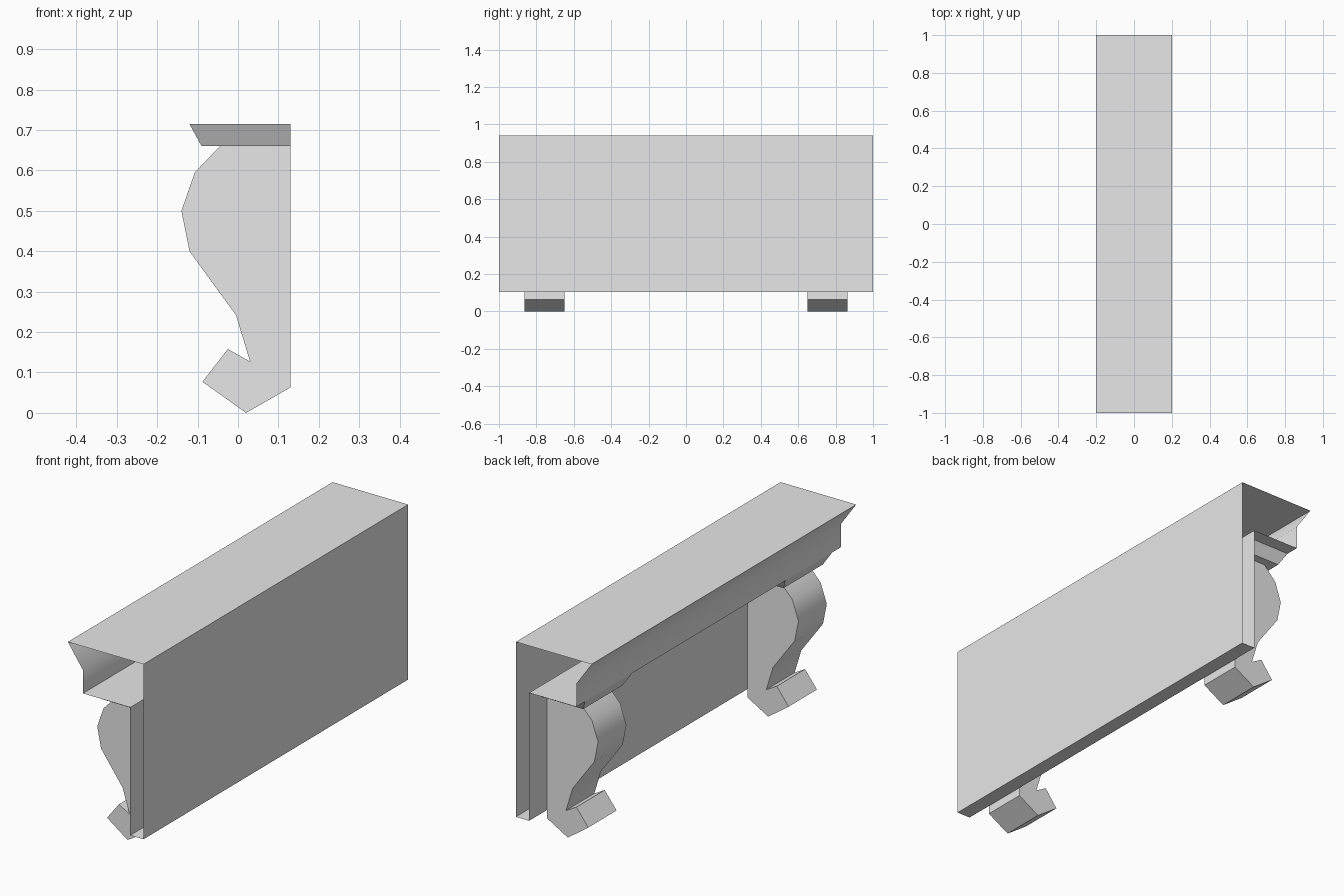
import bpy, bmesh, math

cube = bpy.data.objects.get("Cube")
if cube:
    bpy.data.objects.remove(cube, do_unlink=True)

stone = bpy.data.materials.new("pale_stone")
stone.use_nodes = True
stone.diffuse_color = (0.8, 0.8, 0.8, 1)
stone.node_tree.nodes["Principled BSDF"].inputs["Base Color"].default_value = (0.8, 0.8, 0.8, 1)


def finish(name, bm):
    mesh = bpy.data.meshes.new(name)
    bm.to_mesh(mesh)
    bm.free()
    mesh.materials.append(stone)
    obj = bpy.data.objects.new(name, mesh)
    bpy.context.collection.objects.link(obj)
    bpy.ops.object.select_all(action="DESELECT")
    obj.select_set(True)
    bpy.context.view_layer.objects.active = obj
    bpy.ops.object.shade_smooth_by_angle(angle=math.radians(40))
    return obj


def extrude_profile(name, profile, y0, y1, capped):
    """Sweep a clockwise-from-the-front x/z loop along y."""
    bm = bmesh.new()
    near = [bm.verts.new((x, y0, z)) for x, z in profile]
    far = [bm.verts.new((x, y1, z)) for x, z in profile]
    n = len(profile)
    for i in range(n):
        j = (i + 1) % n
        bm.faces.new((near[i], near[j], far[j], far[i]))
    if capped:
        bm.faces.new(near[::-1])
        bm.faces.new(far)
    bm.normal_update()
    return finish(name, bm)


def tapered_cap(name, mid):
    """Small moulding above a bracket, flared toward its open top."""
    bm = bmesh.new()
    rings = []
    for left, half, z in ((-0.09, 0.148, 0.66), (-0.12, 0.178, 0.715)):
        rings.append([bm.verts.new((x, mid + y, z)) for x, y in
                      ((left, -half), (0.13, -half), (0.13, half), (left, half))])
    low, high = rings
    bm.faces.new(low[::-1])
    for i in range(4):
        j = (i + 1) % 4
        bm.faces.new((low[i], low[j], high[j], high[i]))
    return finish(name, bm)


# Hollow, open-ended mantel: tall panel, flat top and coved overhang
mantel = [(0.2, 0.94), (0.2, 0.103), (0.13, 0.103), (0.13, 0.715),
          (-0.12, 0.715), (-0.12, 0.826), (-0.2, 0.94)]
extrude_profile("mantel_shell", mantel, -1, 1, False)

# Scrolled brackets with their cap mouldings
scroll = [(0.13, 0.66), (0.13, 0.063), (0.02, 0.0), (-0.088, 0.077),
          (-0.025, 0.158), (0.03, 0.127), (-0.005, 0.242), (-0.12, 0.4),
          (-0.14, 0.5), (-0.107, 0.595), (-0.045, 0.66)]
for label, side in (("front", -1), ("back", 1)):
    mid = side * 0.757
    extrude_profile(label + "_bracket", scroll, mid - 0.107, mid + 0.107, True)
    tapered_cap(label + "_bracket_cap", mid)
